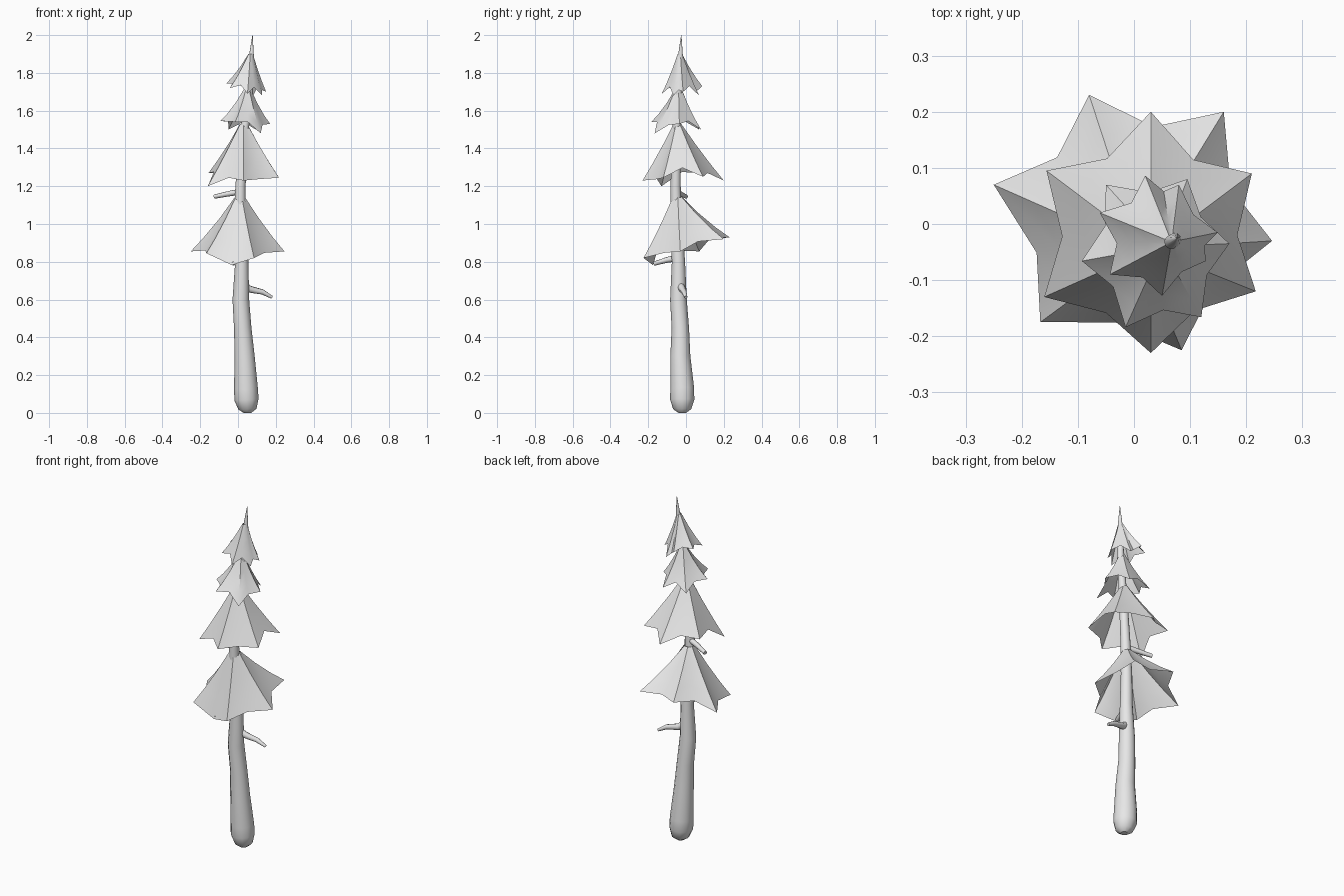
import bpy
import bmesh
import math
from mathutils import Vector

default_cube = bpy.data.objects.get("Cube")
if default_cube:
    bpy.data.objects.remove(default_cube, do_unlink=True)

# Single plain colour
grey = bpy.data.materials.new("plain_grey")
grey.use_nodes = True
grey.diffuse_color = (0.8, 0.8, 0.8, 1)
grey.node_tree.nodes["Principled BSDF"].inputs["Base Color"].default_value = (0.8, 0.8, 0.8, 1)


def select_only(obj):
    bpy.ops.object.select_all(action="DESELECT")
    obj.select_set(True)
    bpy.context.view_layer.objects.active = obj


def tapered_tube(name, points, resolution=2):
    """Round tube along points of (x, y, z, radius)."""
    curve = bpy.data.curves.new(name, "CURVE")
    curve.dimensions = "3D"
    curve.bevel_depth = 1
    curve.bevel_resolution = resolution
    curve.use_fill_caps = True
    spline = curve.splines.new("POLY")
    spline.points.add(len(points) - 1)
    for target, (x, y, z, radius) in zip(spline.points, points):
        target.co = (x, y, z, 1)
        target.radius = radius
    curve.materials.append(grey)
    obj = bpy.data.objects.new(name, curve)
    bpy.context.collection.objects.link(obj)
    select_only(obj)
    bpy.ops.object.convert(target="MESH")
    bpy.ops.object.shade_smooth_by_angle(angle=math.radians(60))
    return obj


def foliage_skirt(name, apex, collar, tips, sag, notch_scale=0.84):
    """Thin star-edged skirt; each tip is (x, y, z, lift of the following notch)."""
    apex = Vector(apex)
    rim = []
    for i, tip in enumerate(tips):
        here = Vector(tip[:3])
        following = Vector(tips[(i + 1) % len(tips)][:3])
        middle = (here + following) / 2
        notch = apex + (middle - apex) * notch_scale
        notch.z = middle.z + tip[3]
        rim += [here, notch]

    bm = bmesh.new()
    rings = []
    for t in (0, 0.35, 0.7, 1):
        ring = []
        for edge in rim:
            outward = edge - apex
            flat = Vector((outward.x, outward.y, 0)).normalized()
            start = apex + flat * collar
            co = start.lerp(edge, t)
            co.z -= sag * math.sin(math.pi * t)
            ring.append(bm.verts.new(co))
        rings.append(ring)
    count = len(rim)
    for upper, lower in zip(rings, rings[1:]):
        for i in range(count):
            j = (i + 1) % count
            bm.faces.new((upper[i], upper[j], lower[j], lower[i]))
    bm.normal_update()
    # Outer side faces upward
    if sum(face.normal.z for face in bm.faces) < 0:
        bmesh.ops.reverse_faces(bm, faces=bm.faces[:])
    mesh = bpy.data.meshes.new(name)
    bm.to_mesh(mesh)
    bm.free()
    mesh.materials.append(grey)
    obj = bpy.data.objects.new(name, mesh)
    bpy.context.collection.objects.link(obj)
    select_only(obj)
    bpy.ops.object.shade_smooth_by_angle(angle=math.radians(40))
    return obj


# Crooked trunk with a rounded foot and a pointed leader
tapered_tube("trunk", [
    (0.05, -0.02, 0, 0.02), (0.05, -0.02, 0.02, 0.048),
    (0.045, -0.02, 0.07, 0.064), (0.042, -0.02, 0.13, 0.063),
    (0.035, -0.03, 0.3, 0.053), (0.025, -0.03, 0.45, 0.046),
    (0.015, -0.04, 0.6, 0.044), (0.02, -0.04, 0.8, 0.035),
    (0.01, -0.05, 1.0, 0.031), (0.013, -0.055, 1.2, 0.027),
    (0.035, -0.05, 1.5, 0.022), (0.06, -0.04, 1.7, 0.019),
    (0.07, -0.03, 1.87, 0.015), (0.077, -0.025, 2.0, 0.001),
], 4)

# Broken side branches
tapered_tube("lower_branch", [
    (0.02, -0.04, 0.69, 0.02), (0.06, -0.02, 0.655, 0.019),
    (0.13, -0.01, 0.64, 0.014), (0.18, 0, 0.612, 0.008)])
tapered_tube("front_branch", [
    (0.01, -0.04, 0.82, 0.018), (-0.01, -0.1, 0.81, 0.015),
    (-0.025, -0.17, 0.79, 0.011)])
tapered_tube("upper_branch", [
    (0.01, -0.05, 1.17, 0.016), (-0.05, -0.03, 1.16, 0.014),
    (-0.125, 0, 1.145, 0.011)])

# Four foliage skirts, from the bottom up, tips listed clockwise from the back
foliage_skirt("bottom_skirt", (0.01, -0.045, 1.14), 0.028, [
    (-0.08, 0.23, 0.93, 0), (0.16, 0.2, 0.92, 0.02), (0.246, -0.03, 0.855, 0.01),
    (0.085, -0.225, 0.82, -0.05), (-0.167, -0.175, 0.845, 0.01),
    (-0.25, 0.07, 0.855, 0.02)], 0.012)
foliage_skirt("lower_middle_skirt", (0.03, -0.045, 1.53), 0.02, [
    (0.03, 0.2, 1.23, 0.03), (0.21, 0.09, 1.25, 0.05), (0.217, -0.12, 1.245, 0),
    (0.03, -0.23, 1.23, 0.03), (-0.16, -0.13, 1.2, 0.04),
    (-0.156, 0.095, 1.27, 0.02)], 0.008)
foliage_skirt("upper_middle_skirt", (0.05, -0.04, 1.72), 0.015, [
    (-0.05, 0.07, 1.5, 0.04), (0.095, 0.08, 1.5, 0.03), (0.17, -0.035, 1.53, 0.02),
    (0.12, -0.166, 1.48, 0.03), (-0.015, -0.184, 1.54, 0),
    (-0.093, -0.066, 1.545, 0.02)], 0.014)
foliage_skirt("top_skirt", (0.067, -0.032, 1.9), 0.012, [
    (0.02, 0.086, 1.73, 0), (0.08, 0.07, 1.68, 0.04), (0.149, -0.015, 1.7, 0.02),
    (0.128, -0.066, 1.68, 0.04), (0.05, -0.128, 1.69, 0.03),
    (-0.043, -0.09, 1.72, 0.01), (-0.061, 0.02, 1.745, 0.01)], 0.01, 0.82)
